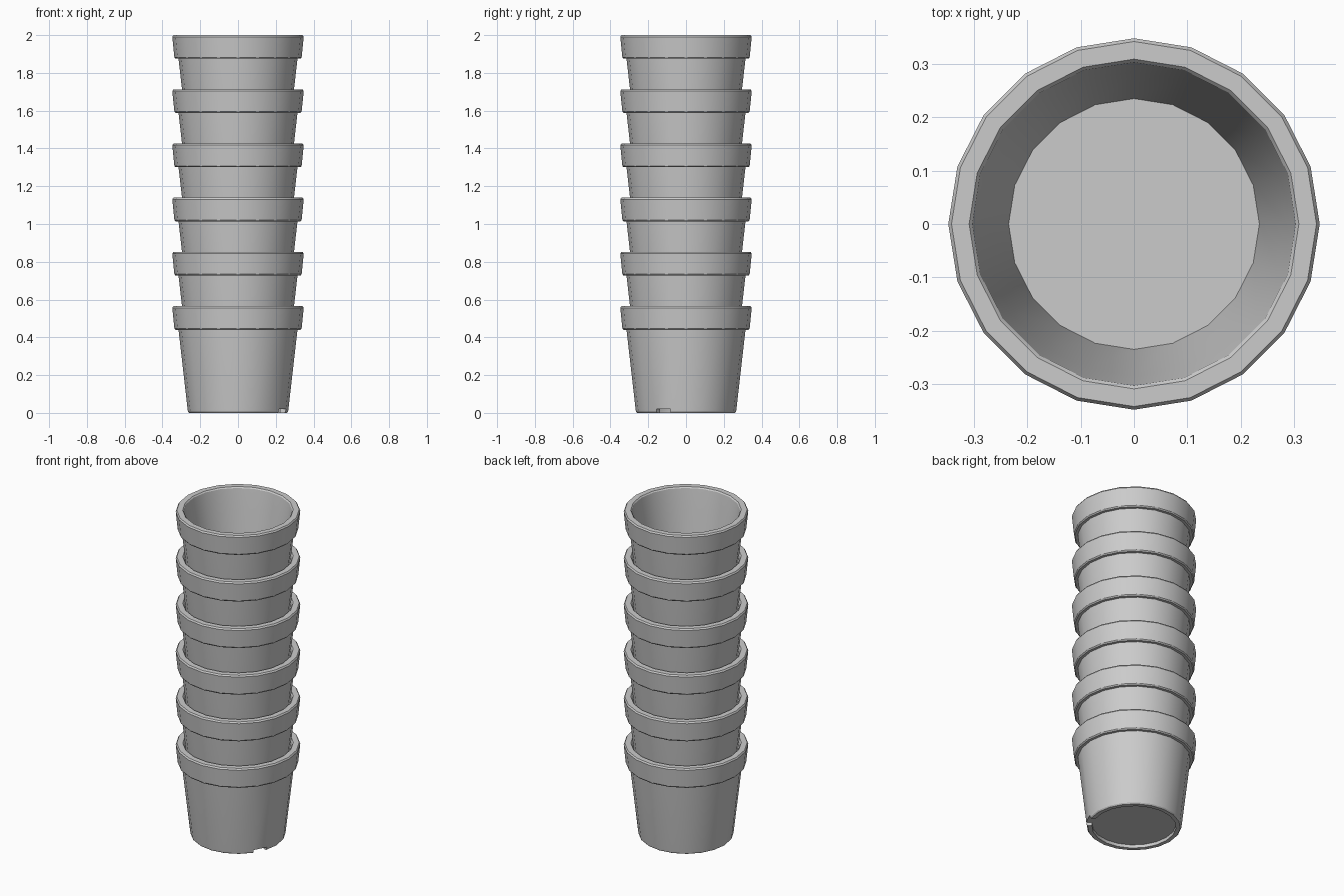
import bpy, bmesh, math

cube = bpy.data.objects.get("Cube")
if cube:
    bpy.data.objects.remove(cube, do_unlink=True)

SIDES, POTS, SPACING = 20, 6, 0.287
NOTCH_SIDE = 18  # the side whose foot is cut away for drainage

clay = bpy.data.materials.new("plain_grey")
clay.use_nodes = True
grey = (0.6, 0.6, 0.6, 1)
clay.diffuse_color = grey
clay.node_tree.nodes["Principled BSDF"].inputs["Base Color"].default_value = grey

# Foot from its inner top, round the bottom edge, to the outer wall
foot = [(0.235, 0.02), (0.235, 0), (0.259, 0), (0.265, 0.007), (0.267, 0.02)]
# Outer wall, rim and inner wall down to the floor
wall = [(0.315, 0.44), (0.331, 0.44), (0.337, 0.447), (0.348, 0.556),
        (0.342, 0.565), (0.309, 0.565), (0.303, 0.558), (0.285, 0.44),
        (0.235, 0.04)]
profile = foot + wall


def make_pot_mesh():
    bm = bmesh.new()
    rings = []
    for i in range(SIDES):
        a = math.tau * i / SIDES
        rings.append([bm.verts.new((r * math.cos(a), r * math.sin(a), z))
                      for r, z in profile])
    last = len(foot) - 1
    for i in range(SIDES):
        p, q = rings[i], rings[(i + 1) % SIDES]
        for j in range(len(profile) - 1):
            if i == NOTCH_SIDE and j < last:
                continue
            bm.faces.new((p[j], q[j], q[j + 1], p[j + 1]))
        # Notch roof and its two cheeks
        if i == NOTCH_SIDE:
            bm.faces.new((p[0], q[0], q[last], p[last]))
            bm.faces.new(p[:last + 1])
            bm.faces.new(q[last::-1])
    # Recessed underside and inside floor
    bm.faces.new([ring[0] for ring in reversed(rings)])
    bm.faces.new([ring[-1] for ring in rings])
    bmesh.ops.recalc_face_normals(bm, faces=bm.faces)
    mesh = bpy.data.meshes.new("pot")
    bm.to_mesh(mesh)
    bm.free()
    mesh.materials.append(clay)
    return mesh


# Nested stack of identical pots
pot_mesh = make_pot_mesh()
for k in range(POTS):
    pot = bpy.data.objects.new(f"pot_{k + 1}", pot_mesh)
    pot.location.z = k * SPACING
    bpy.context.collection.objects.link(pot)

# Smooth round the pot, sharp at the rim and foot edges
bpy.ops.object.select_all(action="DESELECT")
pot.select_set(True)
bpy.context.view_layer.objects.active = pot
bpy.ops.object.shade_smooth_by_angle(angle=math.radians(30))
